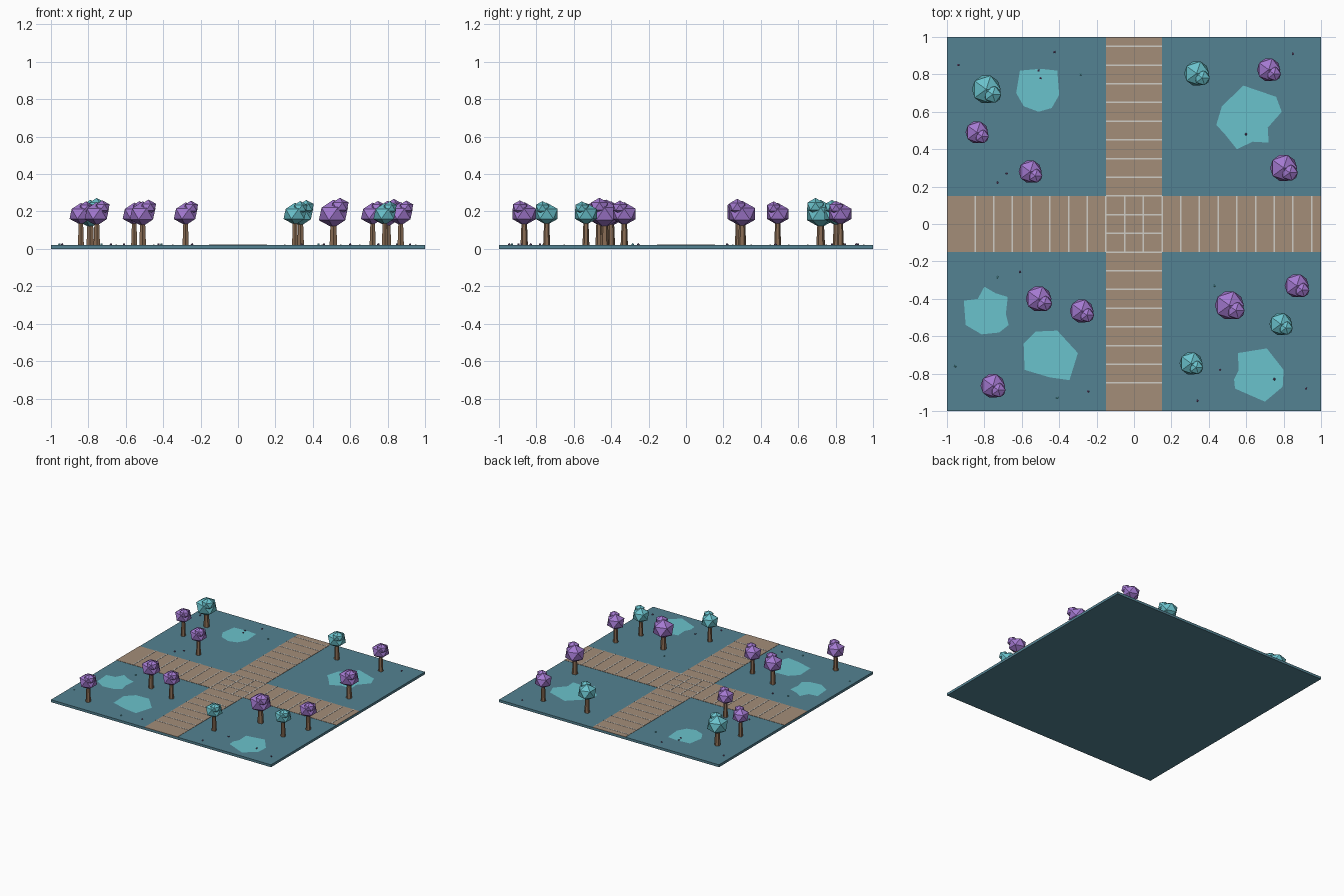
import bpy, bmesh, math
from mathutils import Matrix

if "Cube" in bpy.data.objects:
    bpy.data.objects.remove(bpy.data.objects["Cube"])


def material(name, r, g, b):
    m = bpy.data.materials.new(name)
    lin = [((c / 255 + 0.055) / 1.055) ** 2.4 for c in (r, g, b)]
    m.diffuse_color = (*lin, 1)
    m.use_nodes = True
    m.node_tree.nodes["Principled BSDF"].inputs["Base Color"].default_value = m.diffuse_color
    return m


GROUND = material("slate_teal", 83, 130, 146)
PATH = material("path_tan", 163, 141, 121)
LINE = material("joint_pale", 208, 205, 198)
TEAL = material("light_teal", 106, 194, 204)
PURPLE = material("purple", 163, 121, 208)
BARK = material("bark_brown", 137, 108, 84)
PEBBLE = material("dusky_purple", 110, 82, 125)


def finish(name, bm, mat):
    me = bpy.data.meshes.new(name)
    bm.to_mesh(me)
    bm.free()
    me.materials.append(mat)
    ob = bpy.data.objects.new(name, me)
    bpy.context.collection.objects.link(ob)
    return ob


def add_box(bm, x0, x1, y0, y1, z0, z1):
    mat = Matrix.Translation(((x0 + x1) / 2, (y0 + y1) / 2, (z0 + z1) / 2)) \
        @ Matrix.Diagonal((x1 - x0, y1 - y0, z1 - z0, 1))
    bmesh.ops.create_cube(bm, size=1, matrix=mat)


def add_blob(bm, x, y, z, r, squash=0.87):
    mat = Matrix.Translation((x, y, z)) @ Matrix.Diagonal((r, r, r * squash, 1))
    bmesh.ops.create_icosphere(bm, subdivisions=1, radius=1, matrix=mat)


# Ground slab
TOP = 0.02
bm = bmesh.new()
add_box(bm, -1, 1, -1, 1, 0, TOP)
finish("ground", bm, GROUND)

# Crossing paths: one full strip and two arms
bm = bmesh.new()
for x0, x1, y0, y1 in ((-0.15, 0.15, -1, 1), (-1, -0.15, -0.15, 0.15), (0.15, 1, -0.15, 0.15)):
    add_box(bm, x0, x1, y0, y1, TOP - 0.002, TOP + 0.002)
finish("paths", bm, PATH)

# Paving joints across both paths
bm = bmesh.new()
for i in range(19):
    p = -0.85 + i * 0.1
    if p > 0.96:
        break
    w = 0.004
    add_box(bm, -0.15, 0.15, p - w, p + w, TOP, TOP + 0.0035)
    add_box(bm, p - w, p + w, -0.15, 0.15, TOP, TOP + 0.0037)
finish("paving_joints", bm, LINE)

# Irregular light patches of grass
patches = [
    [(-.61, .82), (-.50, .83), (-.41, .82), (-.40, .69), (-.44, .62), (-.51, .60), (-.59, .63), (-.63, .70)],
    [(.585, .74), (.76, .68), (.79, .60), (.715, .515), (.72, .435), (.635, .44), (.55, .40), (.49, .475),
     (.44, .53), (.47, .63)],
    [(-.80, -.335), (-.74, -.37), (-.675, -.39), (-.685, -.48), (-.67, -.54), (-.72, -.58), (-.815, -.59),
     (-.90, -.54), (-.91, -.41), (-.835, -.40)],
    [(-.525, -.575), (-.41, -.57), (-.30, -.69), (-.345, -.835), (-.45, -.82), (-.585, -.78), (-.59, -.64)],
    [(.555, -.69), (.71, -.665), (.80, -.78), (.795, -.87), (.70, -.95), (.54, -.88), (.535, -.83), (.56, -.78)],
]
for pts in patches:
    bm = bmesh.new()
    f = bm.faces.new([bm.verts.new((x, y, TOP + 0.002)) for x, y in pts])
    f.normal_update()
    if f.normal.z < 0:
        f.normal_flip()
    bmesh.ops.triangulate(bm, faces=[f])
    finish("grass_patch", bm, TEAL)

# Trees: x, y, crown radius, crown colour
trees = [
    (-.79, .72, .086, TEAL), (.335, .805, .075, TEAL), (.785, -.535, .068, TEAL), (.305, -.745, .069, TEAL),
    (-.84, .49, .068, PURPLE), (-.555, .28, .069, PURPLE), (.72, .825, .070, PURPLE), (.80, .30, .081, PURPLE),
    (.87, -.33, .072, PURPLE), (.51, -.435, .087, PURPLE), (-.28, -.465, .071, PURPLE),
    (-.51, -.40, .077, PURPLE), (-.755, -.865, .073, PURPLE),
]
for x, y, r, mat in trees:
    bm = bmesh.new()
    bmesh.ops.create_cone(bm, cap_ends=True, segments=6, radius1=0.27 * r, radius2=0.19 * r, depth=0.14,
                          matrix=Matrix.Translation((x, y, TOP + 0.07)))
    finish("trunk", bm, BARK)
    bm = bmesh.new()
    add_blob(bm, x, y, 0.187, r)
    add_blob(bm, x + 0.4 * r, y - 0.32 * r, 0.187 + 0.47 * r, 0.6 * r)
    finish("crown", bm, mat)

# Scattered pebbles and tiny flowers
pebbles = [(-.94, .85), (-.425, .92), (-.51, .82), (-.50, .78), (-.68, .27), (-.73, .22), (.85, .91), (.60, .48),
           (-.61, -.255), (-.245, -.895), (.34, -.945), (.46, -.78), (.75, -.83), (.92, -.88)]
flowers = [(-.285, .80), (.43, -.33), (-.73, -.285), (-.955, -.76), (-.41, -.93)]
for name, spots, mat in (("pebbles", pebbles, PEBBLE), ("tiny_flowers", flowers, TEAL)):
    bm = bmesh.new()
    for x, y in spots:
        add_blob(bm, x, y, TOP + 0.004, 0.007, 0.9)
    finish(name, bm, mat)
